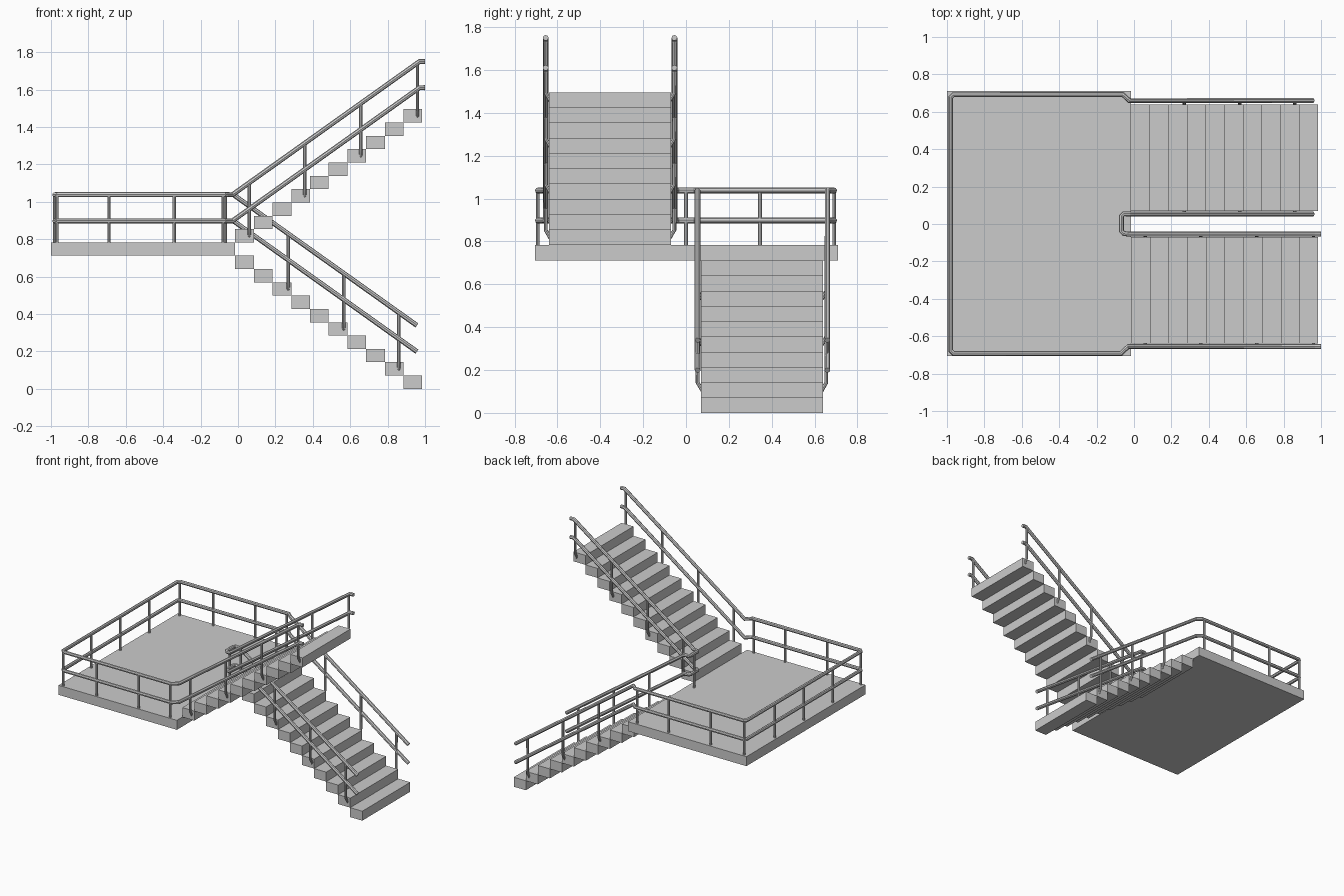
import bpy

if "Cube" in bpy.data.objects:
    bpy.data.objects.remove(bpy.data.objects["Cube"])

RISE, RUN = 0.0712, 0.1
X0 = -0.015            # edge where stairs meet the landing
LAND_Z = 10 * RISE     # underside of landing
SLOPE = RISE / RUN


def box(name, lo, hi):
    bpy.ops.mesh.primitive_cube_add(size=1, location=[(a + b) / 2 for a, b in zip(lo, hi)])
    o = bpy.context.object
    o.name = name
    o.scale = [b - a for a, b in zip(lo, hi)]
    bpy.ops.object.transform_apply(location=False, rotation=False, scale=True)
    return o


def tubes(name, paths, r):
    """Round tubes along straight-segment paths, joined into one mesh."""
    cu = bpy.data.curves.new(name, 'CURVE')
    cu.dimensions = '3D'
    cu.bevel_depth = r
    cu.bevel_resolution = 2
    cu.use_fill_caps = True
    for pts in paths:
        sp = cu.splines.new('POLY')
        sp.points.add(len(pts) - 1)
        for p, c in zip(sp.points, pts):
            p.co = (*c, 1)
    o = bpy.data.objects.new(name, cu)
    bpy.context.collection.objects.link(o)
    bpy.ops.object.select_all(action='DESELECT')
    o.select_set(True)
    bpy.context.view_layer.objects.active = o
    bpy.ops.object.convert(target='MESH')
    bpy.ops.object.shade_smooth_by_angle()


# landing slab
box("landing", (-1, -0.705, LAND_Z), (X0, 0.71, LAND_Z + RISE))

# two flights: lower at the back, upper at the front
for i in range(10):
    x = X0 + RUN * i
    z = RISE * (9 - i)
    box("lower_step", (x, 0.07, z), (x + RUN, 0.64, z + RISE))
    z = LAND_Z + RISE * (i + 1)
    box("upper_step", (x, -0.64, z), (x + RUN, -0.07, z + RISE))

# handrails and mid rails
YO, YI, YL = 0.655, 0.054, 0.692
rails = {"handrail": 1.038, "mid_rail": 0.898}
for name, z in rails.items():
    def up(y):
        return [(1.0, y, z + SLOPE), (0.97, y, z + SLOPE), (-0.03, y, z)]

    def down(y):
        return [(-0.025, y, z), (0.957, y, z - SLOPE * 0.982)]

    outer = up(-YO) + [(-0.07, -YL, z), (-0.965, -YL, z), (-0.98, -YL + 0.015, z),
                       (-0.98, YL - 0.015, z), (-0.965, YL, z), (-0.06, YL, z)] + down(YO + 0.005)
    inner = up(-YI) + [(-0.055, -YI + 0.004, z), (-0.067, -YI + 0.016, z),
                       (-0.067, YI - 0.012, z), (-0.055, YI, z)] + down(YI)
    tubes(name, [outer, inner], 0.0135)

# landing posts
top, deck = rails["handrail"], LAND_Z + RISE
spots = [(x, s * YL) for x in (-0.97, -0.69, -0.34, -0.08) for s in (-1, 1)]
spots += [(-0.98, y) for y in (-0.345, 0, 0.345)] + [(-0.067, 0)]
tubes("landing_posts", [[(x, y, deck - 0.005), (x, y, top)] for x, y in spots], 0.009)

# stair posts, bent at the foot into the step ends
paths = []
for sign, xs in ((1, (0.06, 0.357, 0.657, 0.96)), (-1, (0.268, 0.565, 0.86))):
    for x in xs:
        zt = top + sign * SLOPE * (x + 0.03)
        i = int((x - X0) / RUN)
        foot = (LAND_Z + RISE * (i + 1.5)) if sign > 0 else RISE * (9.5 - i)
        for y, y_in in ((YO, 0.632), (YI, 0.078)):
            paths.append([(x, -sign * y_in, foot - 0.005),
                          (x, -sign * y, foot + 0.035), (x, -sign * y, zt)])
tubes("stair_posts", paths, 0.009)
